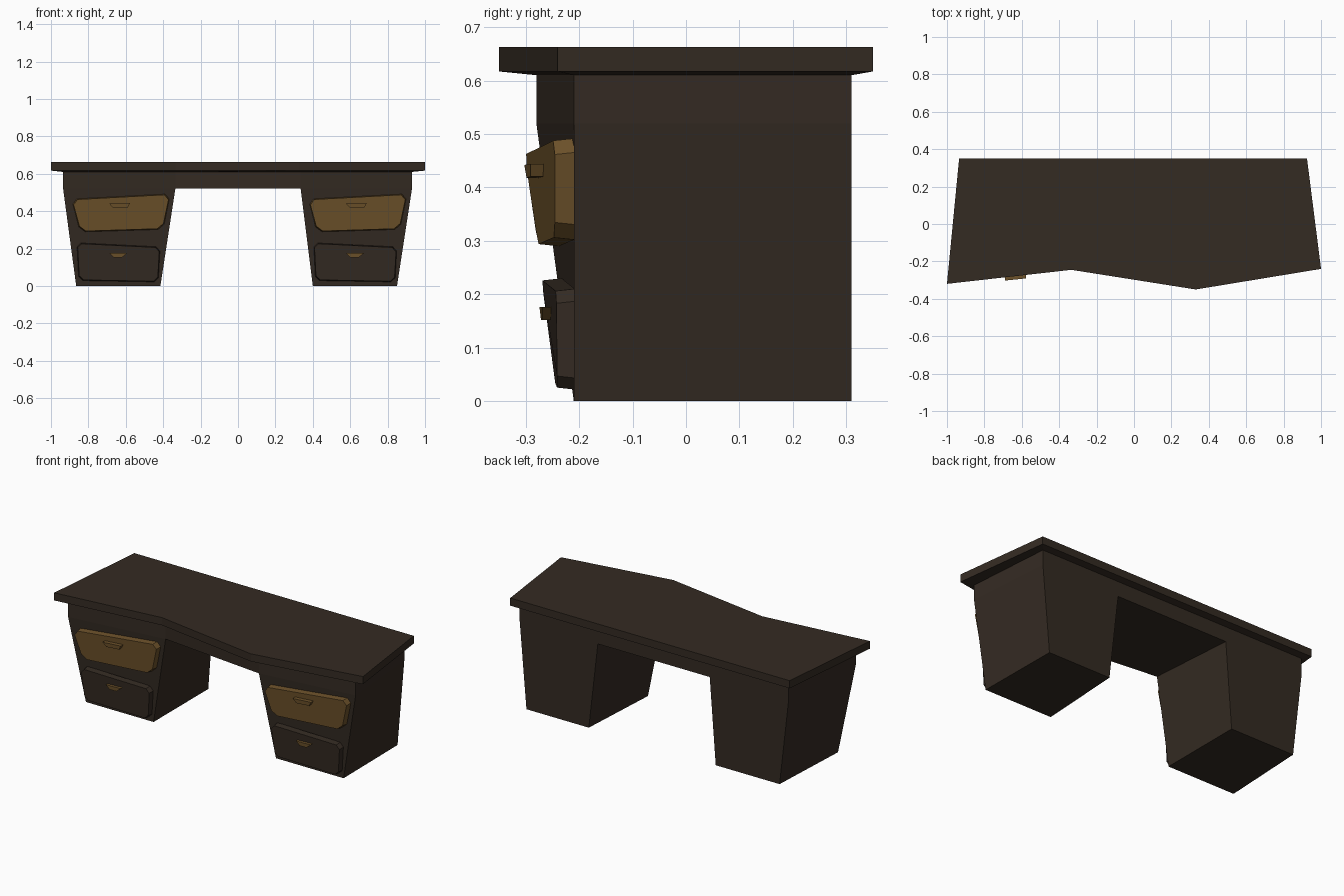
import bpy, bmesh

if "Cube" in bpy.data.objects:
    bpy.data.objects.remove(bpy.data.objects["Cube"])


def material(name, rgb):
    m = bpy.data.materials.new(name)
    m.diffuse_color = (*rgb, 1)
    m.use_nodes = True
    m.node_tree.nodes["Principled BSDF"].inputs["Base Color"].default_value = m.diffuse_color
    return m


DARK = material("dark_wood", (0.034, 0.0235, 0.0162))
GOLD = material("golden_wood", (0.15, 0.083, 0.023))


def loft(bm, rings, bottom=True, top=True):
    """Join rings of equal length with quads, optionally closing the ends."""
    vs = [[bm.verts.new(p) for p in r] for r in rings]
    n = len(vs[0])
    for a, b in zip(vs, vs[1:]):
        for i in range(n):
            j = (i + 1) % n
            bm.faces.new((a[i], a[j], b[j], b[i]))
    if bottom:
        bm.faces.new(vs[0][::-1])
    if top:
        bm.faces.new(vs[-1])


def finish(bm, name, mat):
    bmesh.ops.remove_doubles(bm, verts=bm.verts, dist=1e-4)
    bmesh.ops.recalc_face_normals(bm, faces=bm.faces)
    me = bpy.data.meshes.new(name)
    bm.to_mesh(me)
    bm.free()
    me.materials.append(mat)
    ob = bpy.data.objects.new(name, me)
    bpy.context.collection.objects.link(ob)
    return ob


def at(points, z):
    return [(x, y, z) for x, y in points]


SHIFT = 1.266          # distance between the two pedestals
KNEE = 0.52            # height where the pedestals start to taper

# Outlines in plan, counter-clockwise from front left
slab = [(-1, -.32), (-.335, -.245), (.33, -.35), (1, -.24), (.925, .35), (-.935, .35)]
f = [(-.935, -.28), (-.335, -.21), (.335, -.28), (.93, -.21)]
b = [(-.9, .31), (-.375, .31), (.37, .31), (.89, .31)]
body = f + [b[3], b[2], b[1], b[0]]
cap = f + [b[3], b[0]]

# Wavy desk top with a slightly sloped underside
bm = bmesh.new()
loft(bm, [at(cap, .61), at(slab, .617), at(slab, .663)])
finish(bm, "desk_top", DARK)

# Body: apron block and two tapered pedestals
bm = bmesh.new()
loft(bm, [at(body, KNEE), at(body, .612)], bottom=False)
loft(bm, [at([(-.865, -.21), (-.415, -.21), (-.415, .31), (-.84, .31)], 0),
          at([f[0], f[1], b[1], b[0]], KNEE)], top=False)
loft(bm, [at([(.40, -.21), (.85, -.21), (.845, .31), (.43, .31)], 0),
          at([f[2], f[3], b[3], b[2]], KNEE)], top=False)
bm.faces.new([bm.verts.new((x, y, KNEE)) for x, y in (f[1], f[2], b[2], b[1])])
finish(bm, "desk_body", DARK)


def front_y(x, z):
    """Depth of the twisted pedestal front, in right pedestal coordinates."""
    t = z / KNEE
    left, right = .40 - .065 * t, .85 + .08 * t
    u = (x - left) / (right - left)
    return -.21 - .07 * t * (1 - u)


def cut_corners(quad, d):
    """Replace each corner by two points at distance d along its edges."""
    out = []
    for i, (x, z) in enumerate(quad):
        for qx, qz in (quad[i - 1], quad[(i + 1) % 4]):
            l = ((qx - x) ** 2 + (qz - z) ** 2) ** .5
            out.append((x + (qx - x) * d / l, z + (qz - z) * d / l))
    return out


def plate(name, pts, back, front, shrink, mat, dx):
    """Plate following the pedestal front, slightly smaller at its face."""
    cx = sum(p[0] for p in pts) / len(pts)
    cz = sum(p[1] for p in pts) / len(pts)
    rings = []
    for depth, s in ((back, 0), (front, shrink)):
        ring = []
        for x, z in pts:
            px = x - s * (1 if x > cx else -1)
            pz = z - s * (1 if z > cz else -1)
            ring.append((px + dx, front_y(x, z) - depth, pz))
        rings.append(ring)
    bm = bmesh.new()
    loft(bm, rings)
    finish(bm, name, mat)


# Crooked drawers and handles, repeated on both pedestals
upper = [(.421, .289), (.866, .303), (.904, .493), (.376, .465)]
lower = [(.414, .029), (.84, .021), (.85, .209), (.404, .231)]
grip_up = [(.598, .418), (.677, .42), (.689, .444), (.576, .442)]
grip_low = [(.601, .152), (.645, .152), (.674, .176), (.578, .176)]
for side, dx in (("right", 0), ("left", -SHIFT)):
    plate(side + "_upper_drawer", cut_corners(upper, .028), -.005, .033, .004, GOLD, dx)
    plate(side + "_lower_drawer", cut_corners(lower, .022), -.005, .031, .004, DARK, dx)
    plate(side + "_upper_handle", grip_up, .03, .057, 0, GOLD, dx)
    plate(side + "_lower_handle", grip_low, .028, .05, 0, GOLD, dx)
